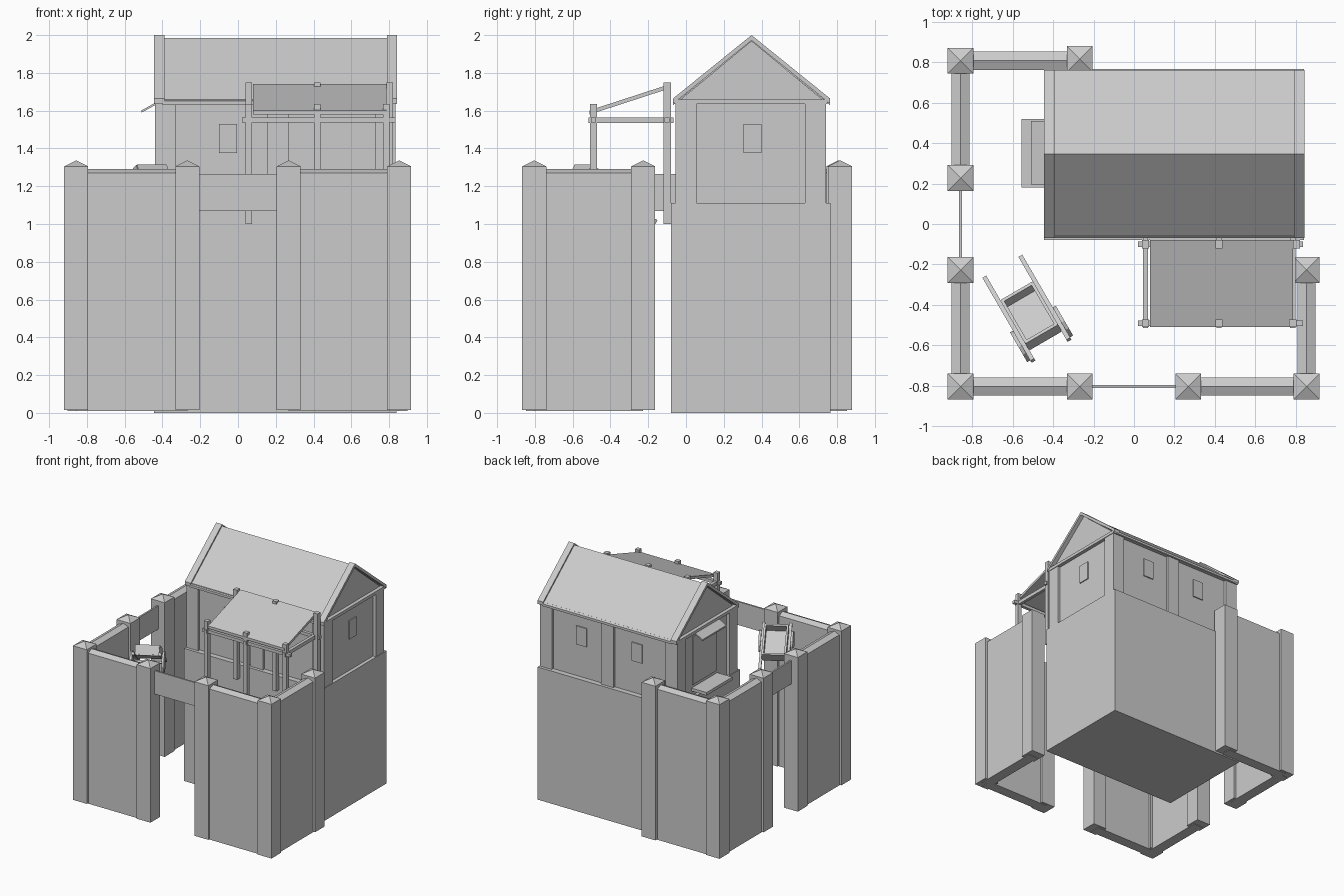
import bpy, bmesh
from mathutils import Matrix, Vector

cube = bpy.data.objects.get("Cube")
if cube:
    bpy.data.objects.remove(cube, do_unlink=True)

GREY = (0.6, 0.6, 0.6, 1)
stone = bpy.data.materials.new("plain grey")
stone.use_nodes = True
stone.diffuse_color = GREY
stone.node_tree.nodes["Principled BSDF"].inputs["Base Color"].default_value = GREY


def finish(name, bm, matrix=None):
    if matrix:
        bm.transform(matrix)
    bmesh.ops.recalc_face_normals(bm, faces=bm.faces)
    mesh = bpy.data.meshes.new(name)
    bm.to_mesh(mesh)
    bm.free()
    mesh.materials.append(stone)
    obj = bpy.data.objects.new(name, mesh)
    bpy.context.collection.objects.link(obj)
    return obj


def prism(name, axis, start, end, profile, matrix=None):
    """Extrude a profile along x (profile is y, z) or y (profile is x, z)."""
    bm = bmesh.new()
    place = (lambda t, u, v: (t, u, v)) if axis == "x" else (lambda t, u, v: (u, t, v))
    face = bm.faces.new([bm.verts.new(place(start, u, v)) for u, v in profile])
    ext = bmesh.ops.extrude_face_region(bm, geom=[face])
    moved = [g for g in ext["geom"] if isinstance(g, bmesh.types.BMVert)]
    bmesh.ops.translate(bm, verts=moved, vec=Vector(place(end - start, 0, 0)))
    return finish(name, bm, matrix)


def box(name, x, y, z, matrix=None):
    return prism(name, "x", x[0], x[1],
                 [(y[0], z[0]), (y[1], z[0]), (y[1], z[1]), (y[0], z[1])], matrix)


def around(c, half):
    return (c - half, c + half)


# Yard wall: square pillars with pyramid caps
def pillar(x, y):
    h = 0.064
    box("wall_pillar", around(x, h), around(y, h), (0.015, 1.305))
    bm = bmesh.new()
    bmesh.ops.create_cone(bm, cap_ends=True, segments=4, radius1=h * 2 ** 0.5,
                          radius2=0, depth=0.032)
    bm.transform(Matrix.Translation((x, y, 1.321)) @ Matrix.Rotation(0.7853982, 4, "Z"))
    finish("pillar_cap", bm)


L, R, F, B = -0.857, 0.853, -0.803, 0.807
GX, GY = 0.268, 0.227
for spot in [(L, B), (-GX, 0.815), (L, GY), (L, -GY), (L, F),
             (-GX, F), (GX, F), (R, F), (R, -GY)]:
    pillar(*spot)


# Wall runs with a low ridged top
def wall(axis, start, end, c):
    w = 0.045
    prism("yard_wall", axis, start, end,
          [(c - w, 0.01), (c + w, 0.01), (c + w, 1.27), (c, 1.29), (c - w, 1.27)])


wall("x", L, -GX, B)
wall("x", L, -GX, F)
wall("x", GX, R, F)
wall("y", GY, B, L)
wall("y", F, -GY, L)
wall("y", F, -GY, R)

# Boards over the two gateways
box("front_gate_board", (-GX, GX), around(F, 0.007), (1.07, 1.265))
box("side_gate_board", around(L, 0.007), (-GY, GY), (1.07, 1.265))

# House
box("house_base", (-0.445, 0.84), (-0.08, 0.765), (0, 1.11))
box("house_walls", (-0.415, 0.81), (-0.035, 0.72), (1.11, 1.66))
for x in [(-0.44, -0.33), (0.725, 0.835)]:
    for y in [(-0.055, 0.055), (0.63, 0.74)]:
        box("corner_post", x, y, (1.11, 1.64))
for y in [(-0.055, 0), (0.69, 0.74)]:
    box("middle_post", (0.155, 0.27), y, (1.11, 1.64))
box("eave_beam", (-0.445, 0.84), (-0.06, 0.75), (1.635, 1.66))

# Windows
for x, y in [(-0.053, -0.035), (-0.053, 0.72), (0.46, 0.72)]:
    box("window", around(x, 0.048), around(y, 0.009), (1.375, 1.53))
box("window", around(0.81, 0.009), around(0.353, 0.048), (1.375, 1.53))

# Roof with raised end boards and recessed gables
MID, EAVE = 0.347, 0.415


def chevron(name, x0, x1, peak, thick):
    low = peak - 0.335
    top = [(MID - EAVE, low), (MID, peak), (MID + EAVE, low)]
    prism(name, "x", x0, x1, top + [(y, z - thick) for y, z in reversed(top)])


chevron("main_roof", -0.4, 0.8, 1.985, 0.02)
chevron("left_gable_board", -0.445, -0.39, 2.0, 0.028)
chevron("right_gable_board", 0.79, 0.842, 2.0, 0.028)
prism("gable", "x", -0.415, 0.81, [(MID - 0.38, 1.655), (MID + 0.38, 1.655), (MID, 1.97)])

# Serving hatch on the left end: shutter, panel and counter
prism("hatch_shutter", "y", 0.195, 0.51,
      [(-0.51, 1.59), (-0.41, 1.645), (-0.41, 1.657), (-0.51, 1.602)])
box("hatch_panel", (-0.422, -0.41), (0.195, 0.51), (1.2, 1.6))
box("hatch_counter", (-0.555, -0.41), (0.18, 0.52), (1.15, 1.175))

# Porch
for x in (0.057, 0.42, 0.803):
    box("porch_back_post", around(x, 0.018), (-0.12, -0.08), (1.0, 1.75))
for x in (0.057, 0.42, 0.785):
    box("porch_front_post", around(x, 0.018), (-0.508, -0.472), (1.0, 1.635))
    box("porch_side_beam", around(x, 0.013), (-0.515, -0.065), (1.535, 1.565))
for y in (-0.49, -0.1):
    box("porch_cross_beam", (0.02, 0.835), around(y, 0.013), (1.537, 1.563))
prism("porch_roof", "x", 0.08, 0.785,
      [(-0.51, 1.58), (-0.08, 1.72), (-0.08, 1.742), (-0.51, 1.602)])

# Handcart, resting on its handles; local x runs from the grips to the back
along = Vector((0.237, -0.409, 0.27)).normalized()
side = Vector((0.409, 0.237, 0)).normalized()
up = along.cross(side)
if up.z < 0:
    side, up = -side, -up
cart = Matrix((along, side, up)).transposed().to_4x4()
cart.translation = (-0.648, -0.214, 1.01)
for s in (-1, 1):
    box("cart_handle", (0, 0.545), around(s * 0.103, 0.011), (-0.012, 0.012), cart)
    box("cart_side", (0.2, 0.48), around(s * 0.086, 0.008), (0, 0.075), cart)
    bm = bmesh.new()
    bmesh.ops.create_cone(bm, cap_ends=True, segments=12, radius1=0.085,
                          radius2=0.085, depth=0.018)
    bm.transform(Matrix.Translation((0.41, s * 0.122, -0.05))
                 @ Matrix.Rotation(1.5707963, 4, "X"))
    finish("cart_wheel", bm, cart)
box("cart_floor", (0.2, 0.48), (-0.09, 0.09), (-0.008, 0.01), cart)
for x in (0.205, 0.475):
    box("cart_end", around(x, 0.008), (-0.09, 0.09), (0, 0.075), cart)
box("cart_axle", around(0.41, 0.01), (-0.13, 0.13), (-0.06, -0.04), cart)
